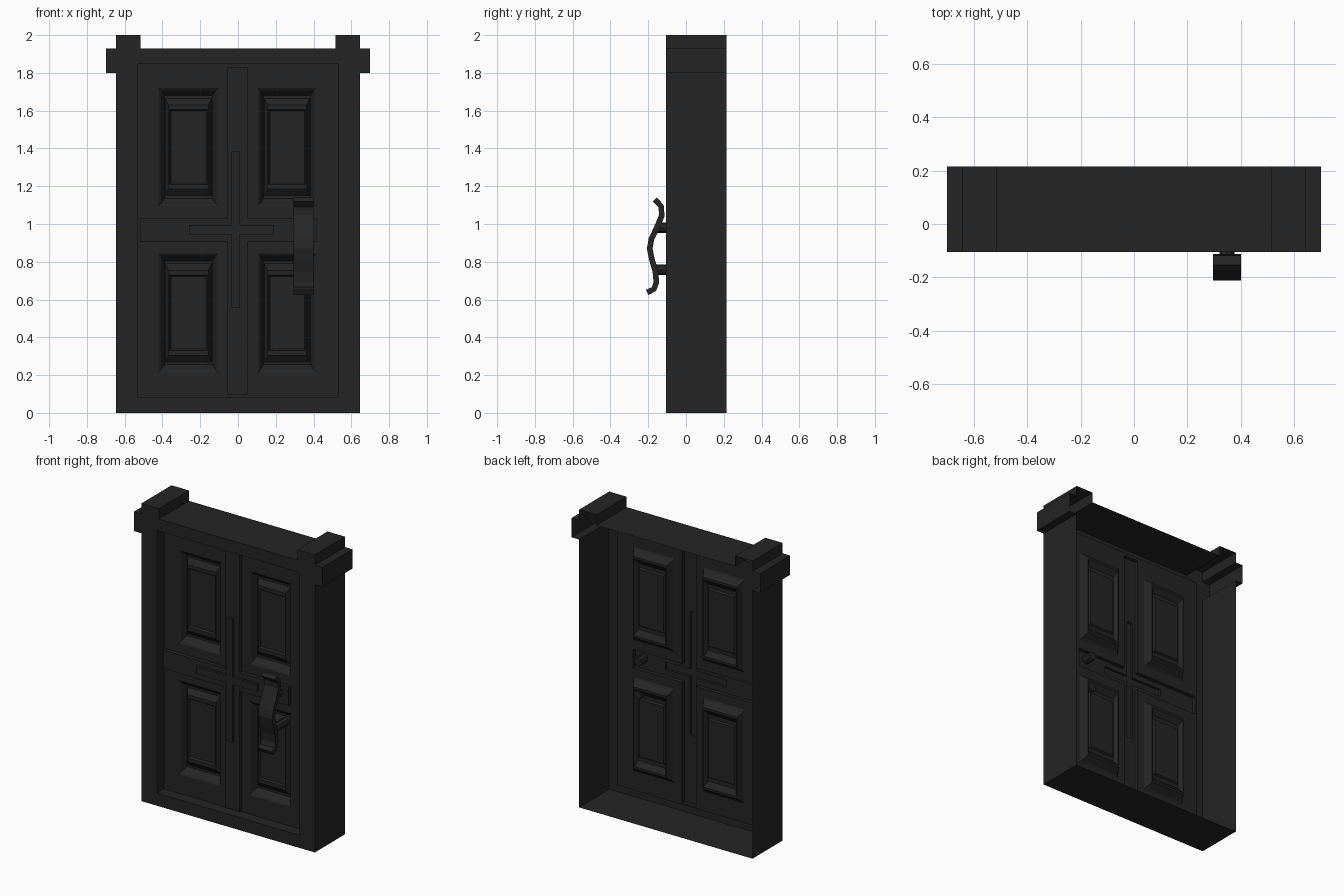
import bpy, bmesh, math
from mathutils import Vector, Matrix

if "Cube" in bpy.data.objects:
    bpy.data.objects.remove(bpy.data.objects["Cube"])

mat = bpy.data.materials.new("dark_paint")
mat.diffuse_color = (0.018, 0.018, 0.018, 1)
mat.use_nodes = True
mat.node_tree.nodes["Principled BSDF"].inputs["Base Color"].default_value = mat.diffuse_color


def finish(bm, name):
    bmesh.ops.remove_doubles(bm, verts=bm.verts, dist=1e-4)
    bmesh.ops.recalc_face_normals(bm, faces=bm.faces)
    me = bpy.data.meshes.new(name)
    bm.to_mesh(me)
    bm.free()
    me.materials.append(mat)
    ob = bpy.data.objects.new(name, me)
    bpy.context.collection.objects.link(ob)
    return ob


def quad(bm, pts):
    bm.faces.new([bm.verts.new(p) for p in pts])


def relief(name, xs, zs, cell):
    """Stepped sheet: cell(x, z) gives (depth, has_front) for each grid cell;
    walls join neighbouring cells of different depth (None depth = no wall)."""
    bm = bmesh.new()
    get = lambda i, j: cell((xs[i] + xs[i + 1]) / 2, (zs[j] + zs[j + 1]) / 2)
    nx, nz = len(xs) - 1, len(zs) - 1
    for i in range(nx):
        for j in range(nz):
            y, solid = get(i, j)
            a, b, c, d = xs[i], xs[i + 1], zs[j], zs[j + 1]
            if solid:
                quad(bm, [(a, y, c), (b, y, c), (b, y, d), (a, y, d)])
            if i + 1 < nx:
                y2 = get(i + 1, j)[0]
                if y is not None and y2 is not None and y != y2:
                    quad(bm, [(b, y, c), (b, y2, c), (b, y2, d), (b, y, d)])
            if j + 1 < nz:
                y2 = get(i, j + 1)[0]
                if y is not None and y2 is not None and y != y2:
                    quad(bm, [(a, y, d), (b, y, d), (b, y2, d), (a, y2, d)])
    return finish(bm, name)


FRONT, BACK, DOOR = -0.105, 0.215, -0.03


# Frame: hollow surround with corner ears, open at the back
def frame_cell(x, z):
    ax = abs(x)
    if ax < 0.53 and 0.085 < z < 1.85:
        return DOOR, False
    body = ax < 0.645 and 0 < z < 1.93
    ear = (0.515 < ax < 0.645 and 0 < z < 2) or (ax < 0.70 and 1.80 < z < 1.93)
    return (FRONT, True) if body or ear else (BACK, False)


half = [0.515, 0.53, 0.645, 0.70, 0.80]
relief("door_frame", [-v for v in reversed(half)] + half,
       [-0.1, 0, 0.085, 1.80, 1.85, 1.93, 2.0, 2.1], frame_cell)

# Door leaf: raised centre strips with a slim cross on top, open at the panels
PANELS_X = [(-0.42, -0.105), (0.105, 0.415)]
PANELS_Z = [(0.215, 0.845), (1.095, 1.72)]


def leaf_cell(x, z):
    if any(a < x < b for a, b in PANELS_X) and any(a < z < b for a, b in PANELS_Z):
        return None, False
    if (-0.035 < x < 0.01 and 0.555 < z < 1.385) or (-0.26 < x < 0.19 and 0.945 < z < 0.995):
        return -0.072, True
    if (-0.055 < x < 0.05 and 0.095 < z < 1.83) or (-0.52 < x < 0.415 and 0.905 < z < 1.03):
        return -0.055, True
    return DOOR, True


relief("door_leaf",
       [-0.53, -0.52, -0.42, -0.26, -0.105, -0.055, -0.035, 0.01, 0.05, 0.105, 0.19, 0.415, 0.53],
       [0.085, 0.095, 0.215, 0.555, 0.845, 0.905, 0.945, 0.995, 1.03, 1.095, 1.385, 1.72, 1.83, 1.85],
       leaf_cell)

# Moulded panels: nested rings of (inset x, inset z, depth)
STEPS = [(0, 0, DOOR), (0.012, 0.012, -0.022), (0.03, 0.04, 0.015), (0.036, 0.055, 0.015),
         (0.052, 0.09, -0.012), (0.057, 0.115, -0.012), (0.064, 0.123, 0.0)]
for r, (c, d) in enumerate(PANELS_Z):
    for s, (a, b) in enumerate(PANELS_X):
        bm = bmesh.new()
        prev = None
        for ix, iz, y in STEPS:
            ring = [bm.verts.new(p) for p in ((a + ix, y, c + iz), (b - ix, y, c + iz),
                                              (b - ix, y, d - iz), (a + ix, y, d - iz))]
            if prev:
                for k in range(4):
                    bm.faces.new((prev[k], prev[k - 1], ring[k - 1], ring[k]))
            prev = ring
        bm.faces.new(prev)
        finish(bm, f"panel_{('lower', 'upper')[r]}_{('left', 'right')[s]}")

# Curved pull handle: thick wavy strip
PATH = [Vector(p) for p in ((-0.165, 1.13), (-0.132, 1.095), (-0.128, 1.045), (-0.155, 0.98),
                            (-0.183, 0.92), (-0.192, 0.87), (-0.18, 0.81), (-0.162, 0.75),
                            (-0.157, 0.69), (-0.17, 0.655), (-0.205, 0.638))]
bm = bmesh.new()
prev = None
for i, p in enumerate(PATH):
    t = (PATH[min(i + 1, len(PATH) - 1)] - PATH[max(i - 1, 0)]).normalized()
    n = Vector((-t.y, t.x)) * 0.015
    ring = [bm.verts.new((x, q.x, q.y)) for x, q in
            ((0.295, p + n), (0.40, p + n), (0.40, p - n), (0.295, p - n))]
    if prev:
        for k in range(4):
            bm.faces.new((prev[k], prev[k - 1], ring[k - 1], ring[k]))
    else:
        bm.faces.new(ring)
    prev = ring
bm.faces.new(prev)
finish(bm, "pull_handle")

# Handle posts passing through the leaf
for name, z in (("upper", 0.98), ("lower", 0.757)):
    bm = bmesh.new()
    bmesh.ops.create_cone(bm, cap_ends=True, segments=8, radius1=0.028, radius2=0.028, depth=0.17,
                          matrix=Matrix.Translation((0.348, -0.07, z)) @ Matrix.Rotation(math.pi / 2, 4, 'X'))
    finish(bm, f"handle_post_{name}")
